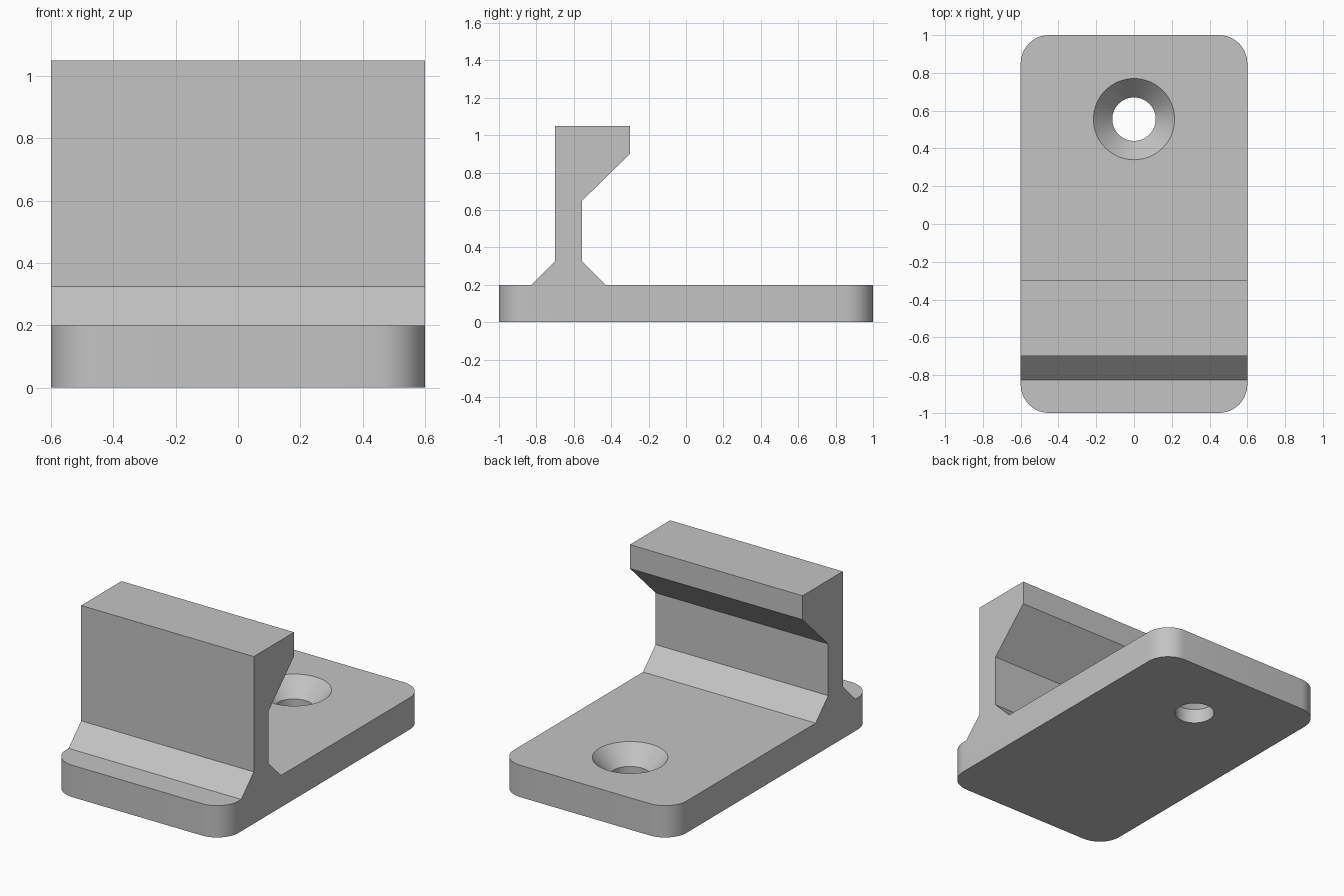
import bpy, bmesh
from math import radians, sin, cos, pi

cube = bpy.data.objects.get("Cube")
if cube:
    bpy.data.objects.remove(cube, do_unlink=True)

WIDTH, LENGTH, THICK, CORNER = 1.2, 2.0, 0.2, 0.15
HOLE_Y, HOLE_R, SINK_R, SINK_DEPTH = 0.555, 0.115, 0.215, 0.11

grey = bpy.data.materials.new("plain grey")
grey.use_nodes = True
colour = (0.55, 0.55, 0.55, 1)
grey.diffuse_color = colour
grey.node_tree.nodes["Principled BSDF"].inputs["Base Color"].default_value = colour


def extrude(name, outline, offset):
    """Solid made by sweeping a flat outline along an offset."""
    bm = bmesh.new()
    face = bm.faces.new([bm.verts.new(p) for p in outline])
    moved = bmesh.ops.extrude_face_region(bm, geom=[face])["geom"]
    bmesh.ops.translate(bm, vec=offset, verts=[v for v in moved if isinstance(v, bmesh.types.BMVert)])
    return finish(name, bm)


def finish(name, bm):
    bmesh.ops.recalc_face_normals(bm, faces=bm.faces)
    mesh = bpy.data.meshes.new(name)
    bm.to_mesh(mesh)
    bm.free()
    mesh.materials.append(grey)
    obj = bpy.data.objects.new(name, mesh)
    bpy.context.collection.objects.link(obj)
    return obj


def combine(target, tool, operation):
    """Apply a boolean and discard the tool."""
    mod = target.modifiers.new(operation.lower(), 'BOOLEAN')
    mod.operation, mod.object, mod.solver = operation, tool, 'EXACT'
    bpy.context.view_layer.objects.active = target
    bpy.ops.object.modifier_apply(modifier=mod.name)
    bpy.data.objects.remove(tool, do_unlink=True)


# Base plate with rounded corners
steps = 12
outline = []
for i, (sx, sy) in enumerate([(1, 1), (-1, 1), (-1, -1), (1, -1)]):
    for k in range(steps + 1):
        a = (i + k / steps) * pi / 2
        outline.append((sx * (WIDTH / 2 - CORNER) + CORNER * cos(a),
                        sy * (LENGTH / 2 - CORNER) + CORNER * sin(a), 0))
bracket = extrude("hook_bracket", outline, (0, 0, THICK))

# Hooked upright with chamfered foot, rooted inside the plate
profile = [(-0.825, 0.1), (-0.825, THICK), (-0.7, 0.325), (-0.7, 1.05), (-0.3, 1.05),
           (-0.3, 0.9), (-0.555, 0.65), (-0.555, 0.325), (-0.43, THICK), (-0.43, 0.1)]
upright = extrude("upright", [(-WIDTH / 2, y, z) for y, z in profile], (WIDTH, 0, 0))
combine(bracket, upright, 'UNION')

# Countersunk screw hole, cut by a stack of rings
rings = [(HOLE_R, -0.1), (HOLE_R, THICK - SINK_DEPTH), (SINK_R, THICK), (SINK_R, THICK + 0.1)]
sides = 64
bm = bmesh.new()
loops = [[bm.verts.new((r * cos(2 * pi * k / sides), HOLE_Y + r * sin(2 * pi * k / sides), z))
          for k in range(sides)] for r, z in rings]
for low, high in zip(loops, loops[1:]):
    for k in range(sides):
        n = (k + 1) % sides
        bm.faces.new((low[k], low[n], high[n], high[k]))
bm.faces.new(loops[0])
bm.faces.new(loops[-1])
combine(bracket, finish("screw_hole_cutter", bm), 'DIFFERENCE')

# Smooth the round surfaces, keep the edges crisp
bpy.ops.object.select_all(action='DESELECT')
bracket.select_set(True)
bpy.context.view_layer.objects.active = bracket
bpy.ops.object.shade_smooth_by_angle(angle=radians(30))
